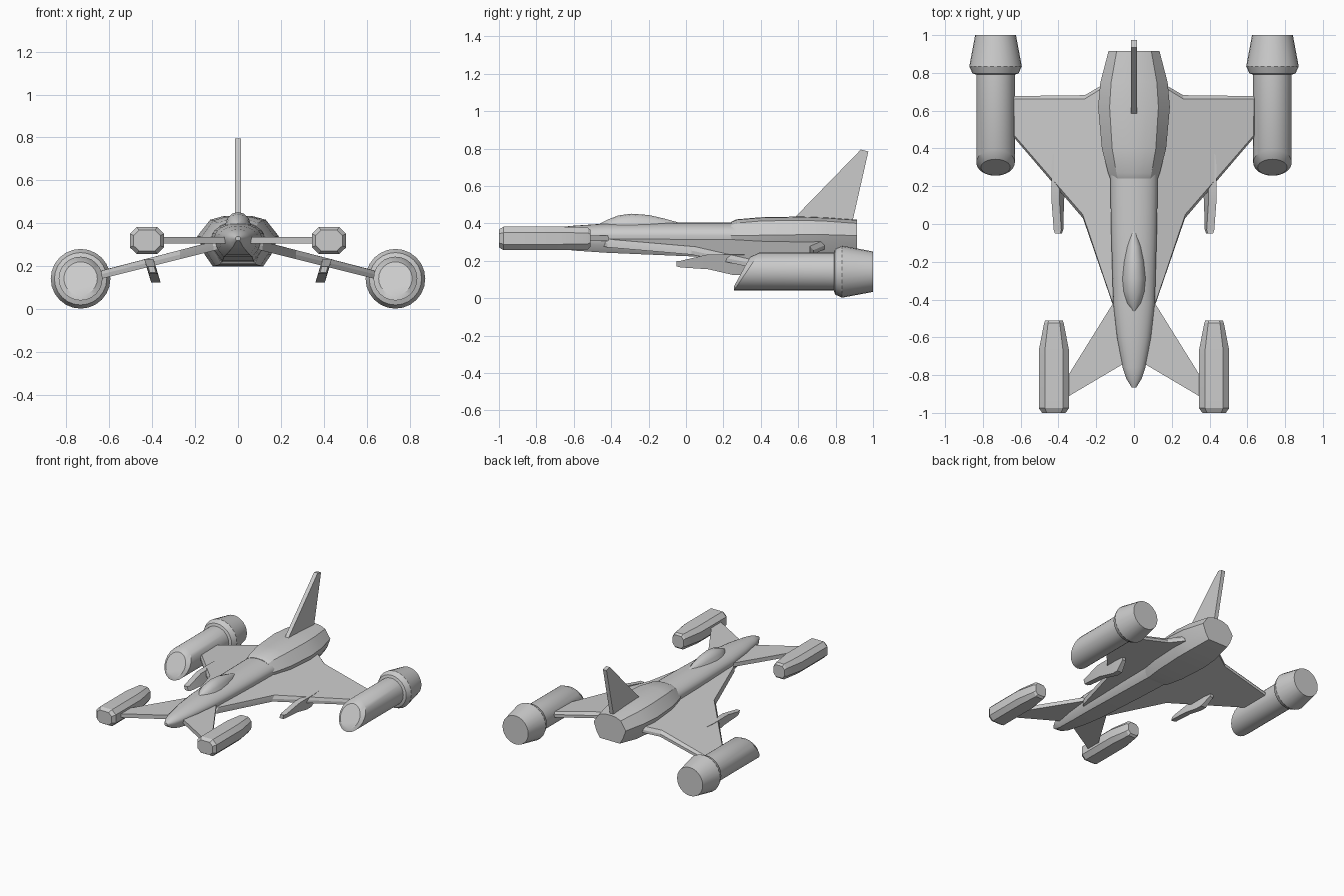
import bpy, bmesh, math
from mathutils import Vector

cube = bpy.data.objects.get("Cube")
if cube:
    bpy.data.objects.remove(cube, do_unlink=True)

hull = bpy.data.materials.new("hull_grey")
hull.use_nodes = True
GREY = (0.6, 0.6, 0.6, 1)
hull.diffuse_color = GREY
hull.node_tree.nodes["Principled BSDF"].inputs["Base Color"].default_value = GREY


def loft(name, rings, angle=30):
    """Skin a list of equal-length point rings and cap both ends."""
    bm = bmesh.new()
    rows = [[bm.verts.new(p) for p in ring] for ring in rings]
    n = len(rows[0])
    for a, b in zip(rows, rows[1:]):
        for i in range(n):
            j = (i + 1) % n
            bm.faces.new((a[i], a[j], b[j], b[i]))
    bm.faces.new(rows[0])
    bm.faces.new(rows[-1])
    bmesh.ops.recalc_face_normals(bm, faces=bm.faces)
    mesh = bpy.data.meshes.new(name)
    bm.to_mesh(mesh)
    bm.free()
    mesh.materials.append(hull)
    obj = bpy.data.objects.new(name, mesh)
    bpy.context.collection.objects.link(obj)
    bpy.ops.object.select_all(action="DESELECT")
    obj.select_set(True)
    bpy.context.view_layer.objects.active = obj
    bpy.ops.object.shade_smooth_by_angle(angle=math.radians(angle))
    return obj


def mirrored(half):
    """Complete a half section that runs from top centre to the bottom."""
    return half + [(-x, z) for x, z in reversed(half) if x > 0]


def body_ring(y, w, top, mid, low):
    # rounded back over a flat-bottomed keel
    arc = [(w * math.sin(a * math.pi / 12), mid + (top - mid) * math.cos(a * math.pi / 12))
           for a in range(7)]
    arc += [(w * 0.9, mid - (mid - low) * 0.55), (w * 0.6, low)]
    return [(x, y, z) for x, z in mirrored(arc)]


def housing_ring(y, w, top, mid, low):
    # faceted engine housing
    half = [(0, top), (w * 0.35, top - 0.003), (w * 0.68, top - 0.02), (w, mid),
            (w * 0.82, mid - (mid - low) * 0.6), (w * 0.62, low)]
    return [(x, y, z) for x, z in mirrored(half)]


def circle(cx, cz, r, y, slant=0, n=24):
    pts = []
    for i in range(n):
        a = math.tau * i / n
        pts.append((cx + r * math.cos(a), y + slant * r * math.sin(a), cz + r * math.sin(a)))
    return pts


def plate(name, outline, thickness, inset=0.0):
    """Thick plate from 3D outline points with chamfered upper rim."""
    pts = [Vector(p) for p in outline]
    mid = sum(pts, Vector()) / len(pts)
    down = Vector((0, 0, thickness))
    top = []
    for p in pts:
        d = mid - p
        d.z = 0
        top.append(p + d.normalized() * inset)
    rim = [p - down * 0.5 for p in pts]
    return loft(name, [top, rim, [p - down for p in pts]], 10)


# Fuselage
loft("fuselage", [body_ring(*s) for s in (
    (-0.865, 0.012, 0.34, 0.33, 0.32),
    (-0.82, 0.04, 0.36, 0.33, 0.29),
    (-0.76, 0.06, 0.372, 0.33, 0.275),
    (-0.6, 0.09, 0.388, 0.335, 0.255),
    (-0.42, 0.11, 0.4, 0.335, 0.243),
    (0, 0.122, 0.405, 0.335, 0.225),
    (0.3, 0.126, 0.405, 0.335, 0.215))])

# Rear housing
loft("rear_housing", [housing_ring(*s) for s in (
    (0.24, 0.126, 0.408, 0.335, 0.213),
    (0.27, 0.137, 0.422, 0.335, 0.208),
    (0.4, 0.17, 0.433, 0.337, 0.202),
    (0.62, 0.19, 0.437, 0.34, 0.2),
    (0.75, 0.178, 0.432, 0.34, 0.205),
    (0.915, 0.135, 0.42, 0.335, 0.225))], 25)

# Canopy
rings = []
for y, w, top in ((-0.46, 0.012, 0.4), (-0.42, 0.045, 0.42), (-0.36, 0.062, 0.443),
                  (-0.29, 0.068, 0.452), (-0.2, 0.06, 0.445), (-0.12, 0.045, 0.427),
                  (-0.04, 0.018, 0.405)):
    base = 0.37
    half = [(0, top), (w * 0.4, base + (top - base) * 0.92),
            (w * 0.75, base + (top - base) * 0.62), (w, base)]
    rings.append([(x, y, z) for x, z in mirrored(half)])
loft("canopy", rings, 45)

# Tail fin
fin = [(0.57, 0.42), (0.89, 0.41), (0.975, 0.785), (0.935, 0.795)]
loft("tail_fin", [[(x, y, z) for y, z in fin] for x in (-0.015, 0.015)])

for side, s in (("left", 1), ("right", -1)):
    # Swept wing, drooping toward the tip
    plan = [(0.08, -0.45), (0.115, -0.42), (0.27, 0.03), (0.65, 0.475),
            (0.65, 0.677), (0.26, 0.682), (0.16, 0.74), (0.08, 0.74)]
    plate(side + "_wing", [(s * x, y, 0.343 - 0.25 * x) for x, y in plan], 0.042, 0.02)

    # Forward canard
    plan = [(0.03, -0.725), (0.36, -0.92), (0.36, -0.82), (0.08, -0.37), (0.03, -0.37)]
    plate(side + "_canard", [(s * x, y, 0.336) for x, y in plan], 0.03)

    # Canard pod with an octagonal section
    rings = []
    for y, w, h in ((-1, 0.062, 0.048), (-0.975, 0.08, 0.063), (-0.67, 0.08, 0.063),
                    (-0.525, 0.052, 0.058), (-0.51, 0.046, 0.045)):
        octagon = [(0.6, 1), (1, 0.5), (1, -0.5), (0.6, -1),
                   (-0.6, -1), (-1, -0.5), (-1, 0.5), (-0.6, 1)]
        rings.append([(s * 0.424 + w * x, y, 0.32 + h * z) for x, z in octagon])
    loft(side + "_canard_pod", rings, 15)

    # Wingtip engine with a slanted intake, and its flared nozzle
    ex, ez = s * 0.733, 0.143
    loft(side + "_engine", [circle(ex, ez, 0.078, 0.3, 0.55),
                            circle(ex, ez, 0.102, 0.325, 0.68),
                            circle(ex, ez, 0.102, 0.82)])
    loft(side + "_nozzle", [circle(ex, ez - 0.001, r, y) for y, r in
                            ((0.79, 0.1), (0.797, 0.122), (0.835, 0.139), (1, 0.108))], 15)

    # Underwing cannon, leaning square to the wing
    rings = []
    for y, w, low in ((-0.05, 0.014, 0.17), (-0.03, 0.02, 0.165), (0.12, 0.021, 0.155),
                      (0.25, 0.022, 0.125), (0.3, 0.022, 0.125), (0.37, 0.014, 0.18)):
        top = 0.2 if y < 0.1 else 0.235
        rings.append([(s * (0.405 + (z - 0.2) * 0.3 + w * k), y, z)
                      for k, z in ((-1, low), (1, low), (1, top), (-1, top))])
    loft(side + "_cannon", rings, 20)
